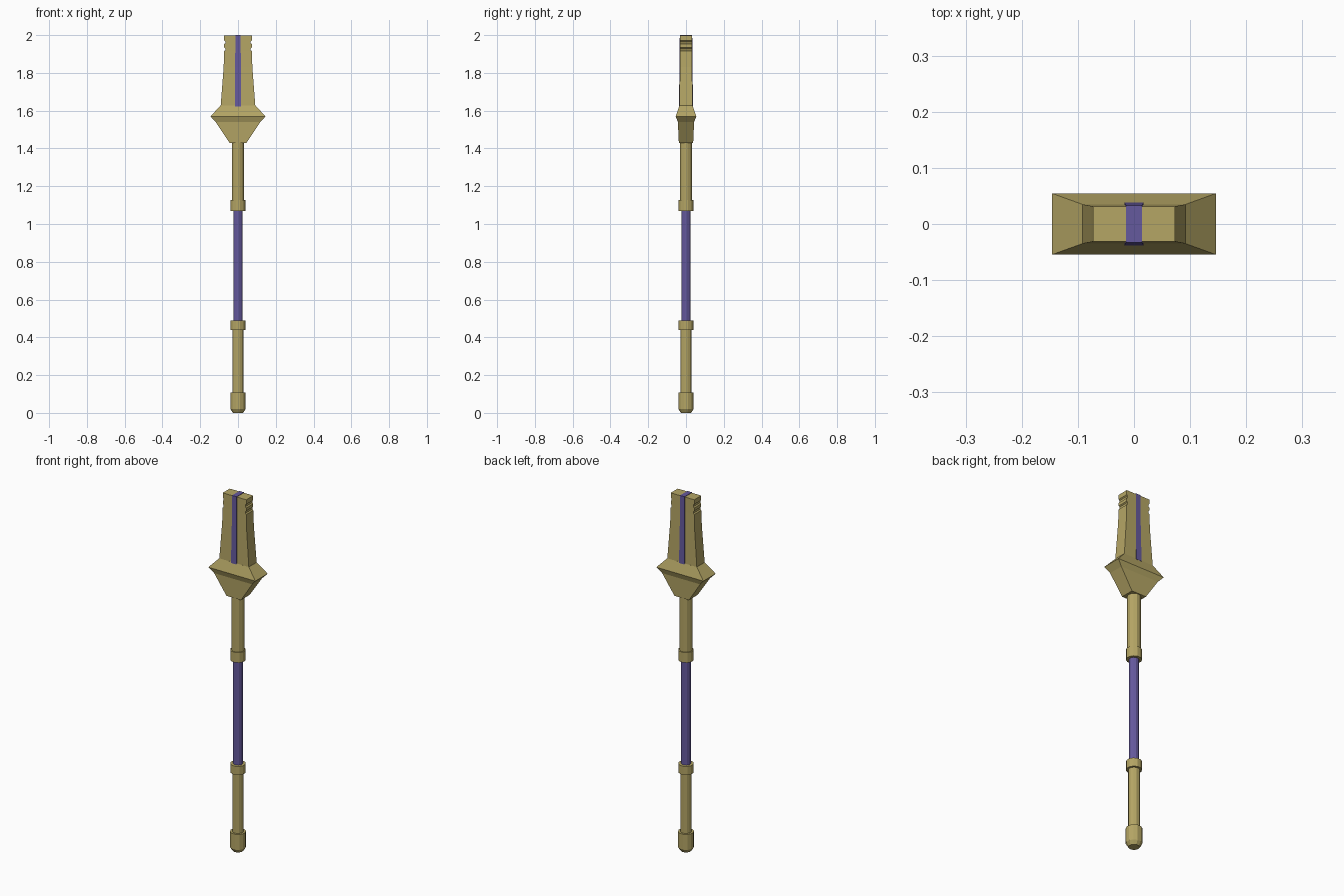
import bpy, bmesh
from math import cos, sin, tau

if "Cube" in bpy.data.objects:
    bpy.data.objects.remove(bpy.data.objects["Cube"])


def material(name, color):
    m = bpy.data.materials.new(name)
    m.diffuse_color = (*color, 1)
    m.use_nodes = True
    m.node_tree.nodes["Principled BSDF"].inputs["Base Color"].default_value = m.diffuse_color
    return m


GOLD = material("gold", (0.46, 0.38, 0.13))
PURPLE = material("purple", (0.13, 0.10, 0.34))


def loft(name, rings, mat):
    """Skin a stack of closed rings and cap both ends."""
    bm = bmesh.new()
    loops = [[bm.verts.new(p) for p in ring] for ring in rings]
    n = len(loops[0])
    for a, b in zip(loops, loops[1:]):
        for i in range(n):
            j = (i + 1) % n
            bm.faces.new((a[i], a[j], b[j], b[i]))
    bm.faces.new(loops[0][::-1])
    bm.faces.new(loops[-1])
    bmesh.ops.recalc_face_normals(bm, faces=bm.faces)
    mesh = bpy.data.meshes.new(name)
    bm.to_mesh(mesh)
    bm.free()
    mesh.materials.append(mat)
    obj = bpy.data.objects.new(name, mesh)
    bpy.context.collection.objects.link(obj)
    return obj


def turned(name, profile, mat, sides=12):
    """Round part from (radius, z) pairs."""
    return loft(name, [[(r * cos(tau * (i + .5) / sides), r * sin(tau * (i + .5) / sides), z)
                        for i in range(sides)] for r, z in profile], mat)


def boxed(name, profile, mat):
    """Rectangular part from (half width, half depth, z) triples."""
    return loft(name, [[(-x, -y, z), (x, -y, z), (x, y, z), (-x, y, z)]
                       for x, y, z in profile], mat)


# Handle
turned("pommel", [(.028, 0), (.041, .02), (.041, .107)], GOLD)
turned("lower_shaft", [(.029, .10), (.029, .45)], GOLD)
turned("grip", [(.025, .48), (.025, 1.08)], PURPLE)
turned("upper_shaft", [(.034, 1.12), (.034, 1.44)], GOLD)
for name, z0, z1 in (("lower_collar", .44, .488), ("upper_collar", 1.07, 1.127)):
    turned(name, [(.040, z0), (.040, z1)], GOLD)

# Flared guard under the blade
boxed("guard", [(.045, .038, 1.43), (.118, .043, 1.54), (.146, .0545, 1.57),
                (.092, .035, 1.627)], GOLD)

# Blunt blade with two side notches near the tip
boxed("blade", [(.092, .035, 1.62), (.076, .032, 1.83), (.073, .031, 1.915),
                (.067, .031, 1.92), (.067, .031, 1.93), (.073, .031, 1.935),
                (.073, .031, 1.952), (.067, .031, 1.957), (.067, .031, 1.967),
                (.073, .031, 1.972), (.073, .031, 1.998)], GOLD)

# Inlay running up both faces and over the tip
boxed("blade_inlay", [(.017, .038, 1.622), (.015, .034, 1.83), (.014, .033, 2.0)], PURPLE)
